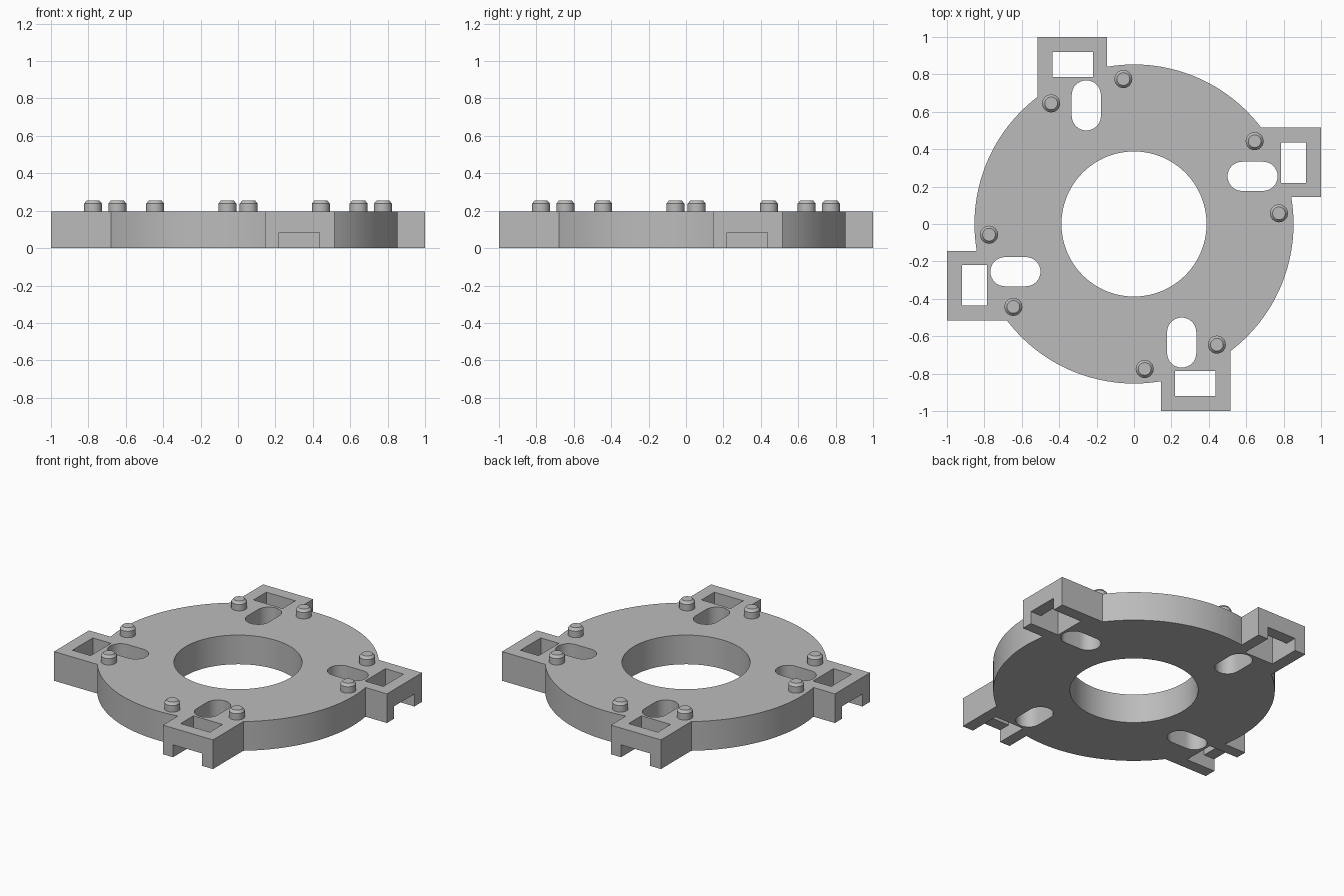
import bpy, bmesh, math
from mathutils import Matrix, Vector

old = bpy.data.objects.get("Cube")
if old:
    bpy.data.objects.remove(old, do_unlink=True)

TOP = 0.195
RIM, BORE = 0.853, 0.388
TAB_A, TAB_B = 0.145, 0.515      # sides of the front tab
QUARTERS = [Matrix.Rotation(i * math.pi / 2, 4, "Z") for i in range(4)]

grey = bpy.data.materials.new("plain grey")
grey.use_nodes = True
colour = (0.5, 0.5, 0.5, 1)
grey.diffuse_color = colour
grey.node_tree.nodes["Principled BSDF"].inputs["Base Color"].default_value = colour


def finish(name, bm):
    bmesh.ops.recalc_face_normals(bm, faces=bm.faces)
    mesh = bpy.data.meshes.new(name)
    bm.to_mesh(mesh)
    bm.free()
    mesh.materials.append(grey)
    obj = bpy.data.objects.new(name, mesh)
    bpy.context.collection.objects.link(obj)
    return obj


def prism(bm, outline, z0, z1):
    face = bm.faces.new([bm.verts.new((x, y, z0)) for x, y in outline])
    grown = bmesh.ops.extrude_face_region(bm, geom=[face], use_keep_orig=True)
    moved = [v for v in grown["geom"] if isinstance(v, bmesh.types.BMVert)]
    bmesh.ops.translate(bm, verts=moved, vec=(0, 0, z1 - z0))


def arc(cx, cy, r, start, end, steps):
    angles = [start + (end - start) * i / steps for i in range(steps + 1)]
    return [(cx + r * math.cos(a), cy + r * math.sin(a)) for a in angles]


def turn(points, m):
    return [(m @ Vector((x, y, 0))).xy for x, y in points]


def rect(x0, x1, y0, y1):
    return [(x0, y0), (x1, y0), (x1, y1), (x0, y1)]


def smooth(obj):
    bpy.ops.object.select_all(action="DESELECT")
    obj.select_set(True)
    bpy.context.view_layer.objects.active = obj
    bpy.ops.object.shade_smooth_by_angle(angle=math.radians(25))


# Ring plate outline: one tab and the rim arc to the next, four times round
start = -math.acos(TAB_B / RIM)
end = math.pi / 2 - math.acos(TAB_A / RIM)
quarter = [(TAB_A, -1), (TAB_B, -1)] + arc(0, 0, RIM, start, end, 28)
bm = bmesh.new()
prism(bm, [p for m in QUARTERS for p in turn(quarter, m)], 0, TOP)
plate = finish("ring_plate", bm)

# Through holes: centre bore, rounded slots and tab windows
slot = (arc(0.255, -0.578, 0.078, 0, math.pi, 16)
        + arc(0.255, -0.69, 0.078, math.pi, 2 * math.pi, 16))
window = rect(0.22, 0.435, -0.92, -0.785)
bm = bmesh.new()
prism(bm, arc(0, 0, BORE, 0, 2 * math.pi, 96)[:-1], -0.1, 0.4)
for m in QUARTERS:
    prism(bm, turn(slot, m), -0.1, 0.4)
    prism(bm, turn(window, m), -0.1, 0.4)
holes = finish("hole_cutter", bm)

# Notches under the tabs, open to the outside
bm = bmesh.new()
for m in QUARTERS:
    prism(bm, turn(rect(0.22, 0.435, -1.1, -0.785), m), -0.1, 0.083)
notches = finish("notch_cutter", bm)

for cutter in (holes, notches):
    cutter.hide_render = True
    mod = plate.modifiers.new(cutter.name, "BOOLEAN")
    mod.operation, mod.solver, mod.object = "DIFFERENCE", "EXACT", cutter
bpy.context.view_layer.update()
graph = bpy.context.evaluated_depsgraph_get()
cut_mesh = bpy.data.meshes.new_from_object(plate.evaluated_get(graph))
plate.modifiers.clear()
plate.data = cut_mesh
for cutter in (holes, notches):
    bpy.data.objects.remove(cutter, do_unlink=True)
smooth(plate)

# Chamfered locating pegs, a pair beside each slot
bm = bmesh.new()
for m in QUARTERS:
    for x, y in ((0.057, -0.775), (0.443, -0.645)):
        for r0, r1, z0, z1 in ((0.048, 0.048, TOP, 0.238), (0.048, 0.034, 0.238, 0.255)):
            place = m @ Matrix.Translation((x, y, (z0 + z1) / 2))
            bmesh.ops.create_cone(bm, cap_ends=False, segments=32, radius1=r0,
                                  radius2=r1, depth=z1 - z0, matrix=place)
        bmesh.ops.create_circle(bm, cap_ends=True, segments=32, radius=0.034,
                                matrix=m @ Matrix.Translation((x, y, 0.255)))
bmesh.ops.remove_doubles(bm, verts=bm.verts, dist=0.0005)
smooth(finish("locating_pegs", bm))
